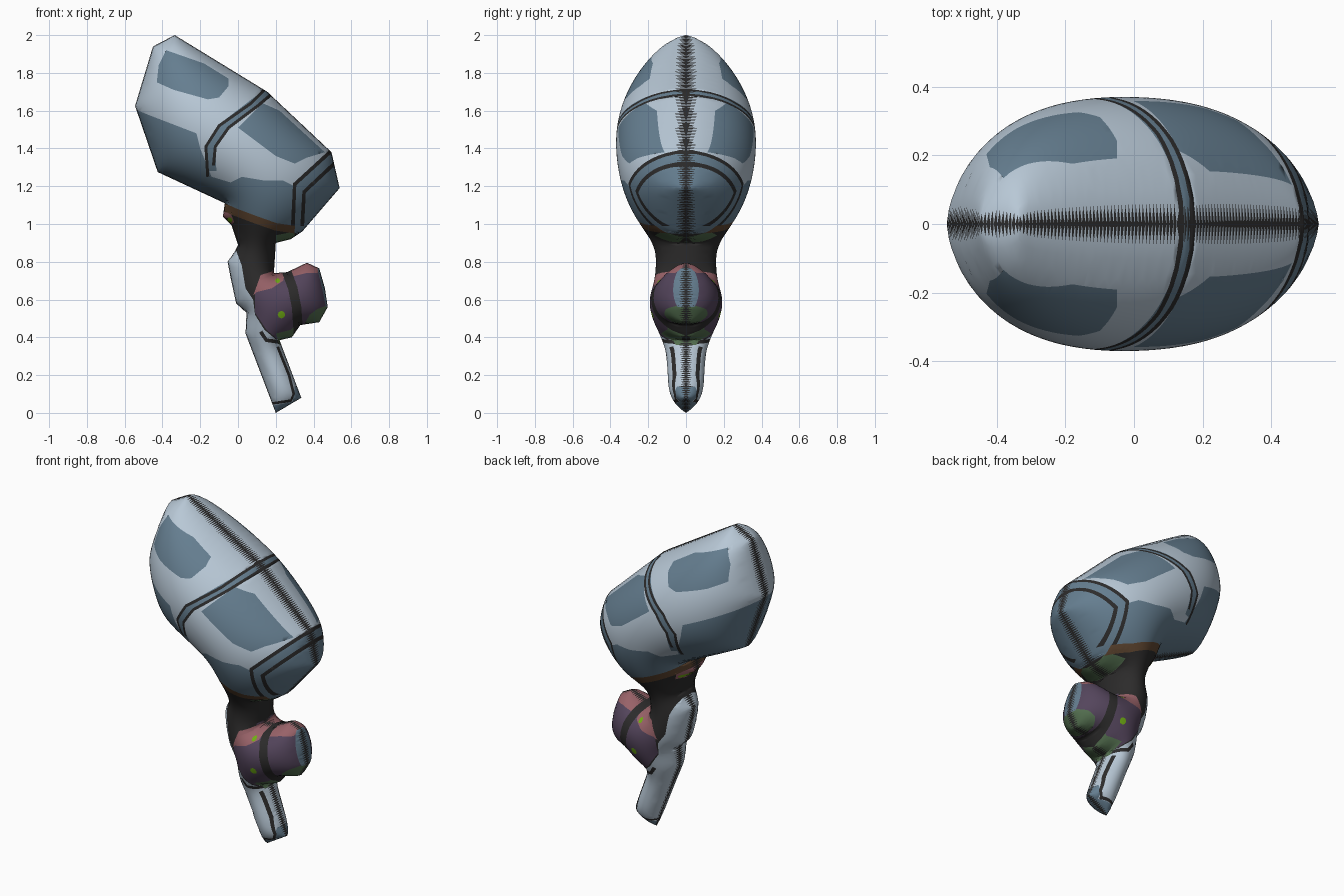
import bpy
import bmesh
import math
from mathutils import Vector
from mathutils.geometry import delaunay_2d_cdt, intersect_point_line

cube = bpy.data.objects.get("Cube")
if cube:
    bpy.data.objects.remove(cube)


def linear(c):
    c /= 255
    return c / 12.92 if c <= 0.04 else ((c + 0.055) / 1.055) ** 2.4


def make_material(name, *rgb):
    mat = bpy.data.materials.new(name)
    mat.use_nodes = True
    colour = [linear(c) for c in rgb] + [1]
    mat.diffuse_color = colour
    mat.node_tree.nodes["Principled BSDF"].inputs["Base Color"].default_value = colour
    return mat


materials = [
    make_material("black", 44, 43, 43),
    make_material("pale_grey", 184, 200, 214),
    make_material("slate_blue", 101, 126, 144),
    make_material("brown", 98, 72, 50),
    make_material("purple", 84, 69, 92),
    make_material("pink", 152, 98, 104),
    make_material("green", 84, 112, 80),
    make_material("lime", 112, 172, 20),
]
slots = {m.name: i for i, m in enumerate(materials)}


def points(pairs):
    return [Vector((x / 100, z / 100)) for x, z in pairs]


def resample(poly, step):
    out = []
    for a, b in zip(poly, poly[1:] + poly[:1]):
        n = max(1, round((b - a).length / step))
        out += [a.lerp(b, i / n) for i in range(n)]
    return out


def inside(p, poly):
    hit = False
    for a, b in zip(poly, poly[1:] + poly[:1]):
        if (a.y > p.y) != (b.y > p.y):
            if p.x < a.x + (p.y - a.y) * (b.x - a.x) / (b.y - a.y):
                hit = not hit
    return hit


def edge_distance(p, poly):
    best = 9
    for a, b in zip(poly, poly[1:] + poly[:1]):
        d = b - a
        t = min(1, max(0, (p - a).dot(d) / d.length_squared))
        best = min(best, (a + d * t - p).length)
    return best


# Painted regions: later ones cover earlier ones
regions = []


def paint(colour, *pairs, part=None):
    regions.append((slots[colour], points(pairs), part))


def stripe(colour, width, *pairs):
    path = points(pairs)
    left, right = [], []
    for i, p in enumerate(path):
        d = (path[min(i + 1, len(path) - 1)] - path[max(i - 1, 0)]).normalized()
        side = Vector((-d.y, d.x)) * width / 200
        left.append(p + side)
        right.append(p - side)
    regions.append((slots[colour], left + right[::-1], None))


def dot(x, z, r=2):
    paint("lime", *[(x + r * math.cos(k * math.pi / 4), z + r * math.sin(k * math.pi / 4))
                    for k in range(8)])


# Side outline of the whole body, counterclockwise
outline = points([
    (-33.5, 200), (-45, 194), (-54.5, 162.5), (-42.5, 127.5), (-7, 111), (-8, 104),
    (-3.5, 99.5), (0, 89), (-2, 85), (-5.5, 80), (-4, 72), (-1, 58), (4.5, 53), (4, 42),
    (20, 0), (33.5, 8), (22, 38.5), (28.5, 40), (33, 46.5), (43, 48), (47.5, 56),
    (46, 66), (43, 76.5), (36.5, 79.5), (26, 74.5), (19, 74), (20, 90), (28, 92),
    (34, 96), (53.8, 119), (49.5, 138), (15.5, 170)])

# Neck
paint("black", (-80, -20), (80, -20), (80, 220), (-80, 220), part="neck")
paint("pink", (-12, 108), (-4, 106), (-2, 101), (-6, 97))
paint("green", (20, 94), (30, 96), (30, 90), (20, 89))
dot(-4.5, 102, 1.5)

# Head shell with its panels, bands and face frame
paint("pale_grey", (-70, 220), (-70, 109), (-9, 108), (10, 101), (20, 97.5), (31, 96),
      (40, 90), (70, 95), (70, 220), part="head")
paint("slate_blue", (-60, 163), (-48, 158), (-22, 148), (-20, 140), (-14, 125), (-4, 122),
      (2, 125), (14, 123), (24, 123), (34, 118), (32, 96), (20, 97.5), (10, 101),
      (-9, 108), (-60, 109))
paint("slate_blue", (-38, 192), (-18, 185), (-5, 177), (-5, 173), (-10, 167), (-16, 166),
      (-34, 171), (-43, 175), (-42, 184))
paint("slate_blue", (13, 164), (22, 160), (46, 138), (36, 135), (30, 132), (20, 136),
      (0, 151))
stripe("slate_blue", 5, (18, 171), (10, 165), (-7, 152), (-14, 142), (-14, 128))
stripe("black", 1.6, (15, 172), (7, 164), (-10, 152), (-17, 141), (-16, 125))
stripe("black", 1.6, (18, 169), (11, 163), (-5, 151), (-12, 141), (-13, 131))
paint("slate_blue", (52, 141), (30, 120), (29, 96), (40, 90), (70, 95), (70, 141))
stripe("black", 2, (53, 142), (30, 121), (29, 98))
stripe("black", 2, (51, 132), (35, 117), (34, 99))
stripe("brown", 4, (-12, 111), (-2, 106.5), (10, 102), (20, 98.5), (30, 97))

# Leg with shin line and foot
paint("pale_grey", (-10, 86), (-1, 86), (2, 78), (4, 66), (8, 60), (9, 52), (14, 44),
      (20, 39), (24, 38), (40, 10), (20, -6), (-10, 50), part="leg")
paint("slate_blue", (15, 4), (19, 4), (29, 6), (30, 14), (45, 14), (30, -6), (15, -6))
stripe("black", 1.4, (18, 5), (28, 6.5), (29.5, 10), (27, 20), (21, 35))
stripe("black", 2, (12, 43), (15, 38.5), (22, 37.5))

# Round pod in front of the leg
paint("purple", (9, 63), (12, 70), (18, 73), (18, 76), (26, 76), (36, 83), (60, 83),
      (60, 42), (30, 37), (22, 38), (15, 44), (9, 53), part="pod")
paint("pink", (8, 62), (10, 64), (18, 66), (24, 70), (25, 77), (12, 73))
paint("pink", (28, 72), (36, 74), (42, 74), (45, 80), (36, 84), (26, 77))
paint("green", (20, 42), (28, 44), (32, 48), (34, 40), (30, 36), (22, 36))
paint("green", (38, 52), (42, 55), (50, 58), (50, 45), (34, 45))
stripe("black", 5, (25, 77), (29, 66), (31, 56), (32, 42))
paint("slate_blue", (42, 76.5), (44.5, 66), (46.5, 56), (55, 56), (55, 76.5))
dot(23, 52)
dot(21, 70, 1.3)

# Flat triangulation following the outline and the painted regions
rim = resample(outline, 0.012)
verts = list(rim)
edges = [(i, (i + 1) % len(rim)) for i in range(len(rim))]
for a, b in zip(rim, rim[1:] + rim[:1]):
    normal = Vector((a.y - b.y, b.x - a.x)).normalized()
    for depth in (0.004, 0.012):
        p = (a + b) / 2 + normal * depth
        if edge_distance(p, outline) > depth * 0.9:
            verts.append(p)
grid = 0.024
for row in range(math.ceil(2 / (grid * 0.866))):
    for col in range(-24, 25):
        p = Vector(((col + row % 2 / 2) * grid, row * grid * 0.866))
        if inside(p, outline) and edge_distance(p, outline) > 0.022:
            verts.append(p)
for _, poly, _ in regions[1:]:
    loop = resample(poly, 0.02)
    start = len(verts)
    verts += loop
    edges += [(start + i, start + (i + 1) % len(loop)) for i in range(len(loop))]
verts, _, tris, *_ = delaunay_2d_cdt(verts, edges, [], 0, 1e-5)
verts = [Vector(v) for v in verts]
tris = [t for t in tris if inside(sum((verts[i] for i in t), Vector((0, 0))) / 3, outline)]

# Inflate: thickness is the root of a membrane's height under even pressure
used = {i for t in tris for i in t}
on_rim = {i for i in used if edge_distance(verts[i], outline) < 1e-4}
links = {i: {} for i in used}
load = dict.fromkeys(used, 0)
for t in tris:
    for k in range(3):
        i, j, o = t[k], t[(k + 1) % 3], t[(k + 2) % 3]
        u, v = verts[i] - verts[o], verts[j] - verts[o]
        area = max(abs(u.x * v.y - u.y * v.x), 1e-9)
        w = u.dot(v) / area / 2
        links[i][j] = links[i].get(j, 0) + w
        links[j][i] = links[j].get(i, 0) + w
        load[o] += area / 6 * 4
height = dict.fromkeys(used, 0.0)
system = [(i, load[i], list(links[i].items()), sum(links[i].values()))
          for i in sorted(used - on_rim, key=lambda n: verts[n].y)]
for _ in range(300):
    for i, f, near, total in system:
        if total > 1e-9:
            goal = (f + sum(w * height[j] for j, w in near)) / total
            height[i] += 1.88 * (goal - height[i])
top = max(height.values())
depth = {i: 0.37 * math.sqrt(max(height[i], 0) / top) for i in used}

# Sort the faces into parts, then build both mirrored sides of each
parts = {}
for t in tris:
    centre = sum((verts[i] for i in t), Vector((0, 0))) / 3
    colour, part = 0, "neck"
    for slot, poly, name in regions:
        if inside(centre, poly):
            colour, part = slot, name or part
    if sum(i in on_rim for i in t) > 1:
        colour = slots["black"]  # toothed seam
    parts.setdefault(part, []).append((t, colour))

for part, faces in parts.items():
    bm = bmesh.new()
    made = {}

    def corner(i, side):
        key = (i, 0 if i in on_rim else side)
        if key not in made:
            made[key] = bm.verts.new((verts[i].x, side * depth[i], verts[i].y))
        return made[key]

    for t, colour in faces:
        if all(i in on_rim for i in t):
            continue
        for side, order in ((-1, t), (1, t[::-1])):
            face = bm.faces.new([corner(i, side) for i in order])
            face.material_index = colour
            face.smooth = True
    mesh = bpy.data.meshes.new(part)
    bm.to_mesh(mesh)
    bm.free()
    for mat in materials:
        mesh.materials.append(mat)
    bpy.context.collection.objects.link(bpy.data.objects.new(part, mesh))
